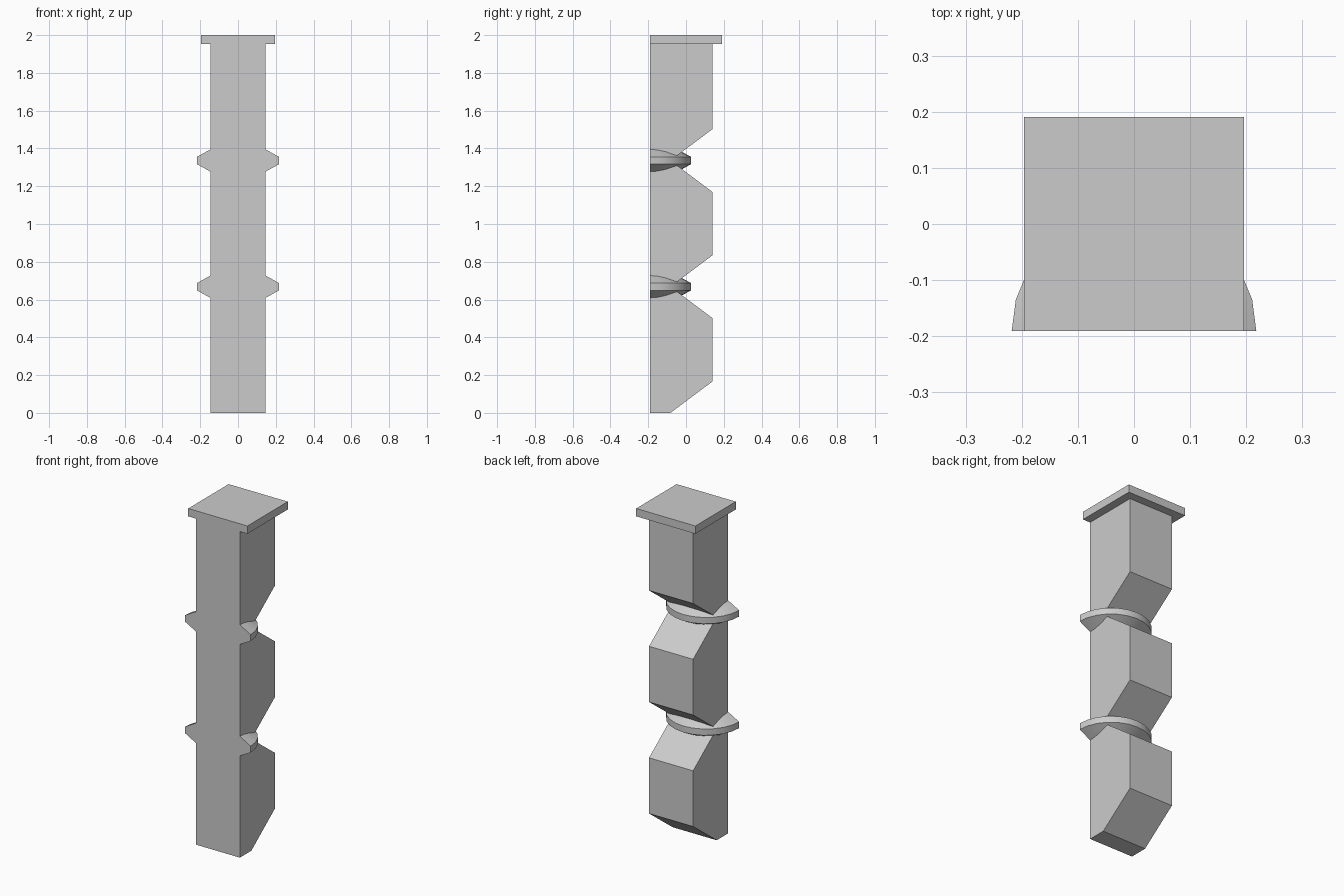
import bpy, bmesh, math

cube = bpy.data.objects.get("Cube")
if cube:
    bpy.data.objects.remove(cube, do_unlink=True)

FRONT, BACK, NOTCH = -0.191, 0.141, -0.082
HALF_W, CAP_BOTTOM, PITCH = 0.146, 1.953, 0.668
RING_R, SEGMENTS = 0.218, 12

stone = bpy.data.materials.new("grey stone")
stone.use_nodes = True
stone.diffuse_color = (0.6, 0.6, 0.6, 1)
bsdf = next(n for n in stone.node_tree.nodes if n.type == 'BSDF_PRINCIPLED')
bsdf.inputs["Base Color"].default_value = stone.diffuse_color
bsdf.inputs["Roughness"].default_value = 0.8


def loft(name, sections):
    """Closed solid through matching cross-sections, capped at both ends."""
    bm = bmesh.new()
    loops = [[bm.verts.new(p) for p in s] for s in sections]
    bm.faces.new(loops[0])
    bm.faces.new(loops[-1])
    for a, b in zip(loops, loops[1:]):
        for i in range(len(a)):
            j = (i + 1) % len(a)
            bm.faces.new((a[i], a[j], b[j], b[i]))
    bmesh.ops.recalc_face_normals(bm, faces=bm.faces)
    mesh = bpy.data.meshes.new(name)
    bm.to_mesh(mesh)
    bm.free()
    mesh.materials.append(stone)
    obj = bpy.data.objects.new(name, mesh)
    bpy.context.collection.objects.link(obj)
    return obj


# Column: side profile with V notches cut into the back
profile = [(FRONT, 0), (NOTCH, 0), (BACK, PITCH / 4)]
for k in (1, 2):
    z = PITCH * k
    profile += [(BACK, z - PITCH / 4), (NOTCH, z), (BACK, z + PITCH / 4)]
profile += [(BACK, CAP_BOTTOM), (FRONT, CAP_BOTTOM)]
loft("column", [[(x, y, z) for y, z in profile] for x in (-HALF_W, HALF_W)])

# Square cap slab, flush with the front
corners = [(-0.196, FRONT), (0.196, FRONT), (0.196, -FRONT), (-0.196, -FRONT)]
loft("cap", [[(x, y, z) for x, y in corners] for z in (CAP_BOTTOM, 2.0)])

# Half rings with bevelled rims, wrapped around the notches
section = [(HALF_W, -0.059), (RING_R, -0.019), (RING_R, 0.019), (HALF_W, 0.059)]
for k, name in ((1, "lower_ring"), (2, "upper_ring")):
    angles = [math.pi * i / SEGMENTS for i in range(SEGMENTS + 1)]
    ring = loft(name, [[(r * math.cos(a), FRONT + r * math.sin(a), PITCH * k + h)
                        for r, h in section] for a in angles])
    bpy.ops.object.select_all(action='DESELECT')
    ring.select_set(True)
    bpy.context.view_layer.objects.active = ring
    bpy.ops.object.shade_smooth_by_angle(angle=math.radians(25))
